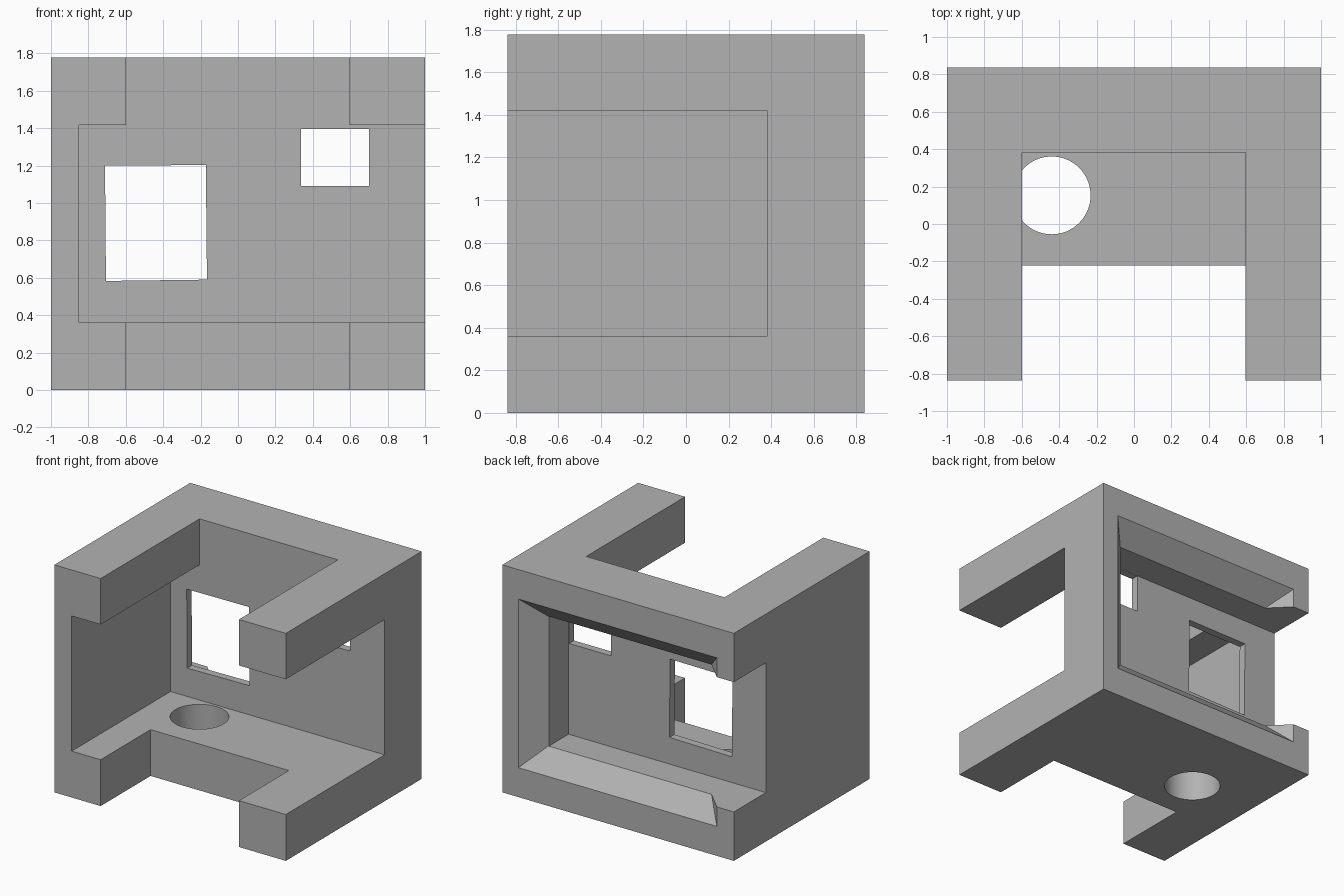
import bpy
import bmesh

default_cube = bpy.data.objects.get("Cube")
if default_cube:
    bpy.data.objects.remove(default_cube, do_unlink=True)

# Single plain grey
grey = bpy.data.materials.new("plain grey")
grey.use_nodes = True
colour = (0.448, 0.448, 0.448, 1)
grey.diffuse_color = colour
grey.node_tree.nodes["Principled BSDF"].inputs["Base Color"].default_value = colour


def add_object(name, bm):
    bmesh.ops.recalc_face_normals(bm, faces=bm.faces)
    mesh = bpy.data.meshes.new(name)
    bm.to_mesh(mesh)
    bm.free()
    mesh.materials.append(grey)
    obj = bpy.data.objects.new(name, mesh)
    bpy.context.collection.objects.link(obj)
    return obj


def loft(name, loop_a, loop_b):
    """Solid between two matching loops of points."""
    bm = bmesh.new()
    a = [bm.verts.new(p) for p in loop_a]
    b = [bm.verts.new(p) for p in loop_b]
    bm.faces.new(a)
    bm.faces.new(b)
    for i in range(len(a)):
        j = (i + 1) % len(a)
        bm.faces.new((a[i], a[j], b[j], b[i]))
    return add_object(name, bm)


def rect(x0, x1, z0, z1, y):
    return [(x0, y, z0), (x1, y, z0), (x1, y, z1), (x0, y, z1)]


def box(name, x, y, z):
    return loft(name, rect(*x, *z, y[0]), rect(*x, *z, y[1]))


DEPTH = 0.838
HEIGHT = 1.777
OUT = 1.2          # overshoot for cuts that run off the block

frame = box("housing_frame", (-1, 1), (-DEPTH, DEPTH), (0, HEIGHT))

cutters = [
    # Front pocket, open at the front and one side
    box("front_pocket", (-0.85, OUT), (-OUT, 0.382), (0.362, 1.418)),
    # Slots between the upper and lower arms
    box("upper_slot", (-0.6, 0.595), (-OUT, 0.382), (1.3, 2)),
    box("lower_slot", (-0.6, 0.595), (-OUT, -0.222), (-0.2, 0.5)),
    # Rear recess, open at one side
    box("rear_recess", (-OUT, 0.705), (0.442, OUT), (0.382, 1.396)),
    # Small window in the web
    box("small_window", (0.338, 0.7), (0.3, 0.6), (1.092, 1.395)),
]

# Sloped lip around the rear recess
lip = [rect(-0.853 + t, 0.861 - t, 0.23 + t, 1.547 - t, DEPTH - t) for t in (-0.1, 0.3)]
cutters.append(loft("rear_lip", *lip))

# Large window, slightly skewed
corners = [(-0.706, 0.583), (-0.166, 0.59), (-0.172, 1.203), (-0.711, 1.199)]
cutters.append(loft("large_window", *[[(x, y, z) for x, z in corners] for y in (0.3, 0.6)]))

# Round hole in the floor
bm = bmesh.new()
bmesh.ops.create_cone(bm, cap_ends=True, segments=64, radius1=0.208, radius2=0.208, depth=0.6)
bmesh.ops.translate(bm, verts=bm.verts, vec=(-0.44, 0.153, 0.2))
cutters.append(add_object("floor_hole", bm))

# Carve the block
bpy.ops.object.select_all(action="DESELECT")
bpy.context.view_layer.objects.active = frame
frame.select_set(True)
for cutter in cutters:
    cutter.hide_render = True
    mod = frame.modifiers.new(cutter.name, "BOOLEAN")
    mod.operation = "DIFFERENCE"
    mod.solver = "EXACT"
    mod.object = cutter
    bpy.ops.object.modifier_apply(modifier=mod.name)
for cutter in cutters:
    bpy.data.objects.remove(cutter, do_unlink=True)

bpy.ops.object.shade_smooth_by_angle(angle=0.5)
